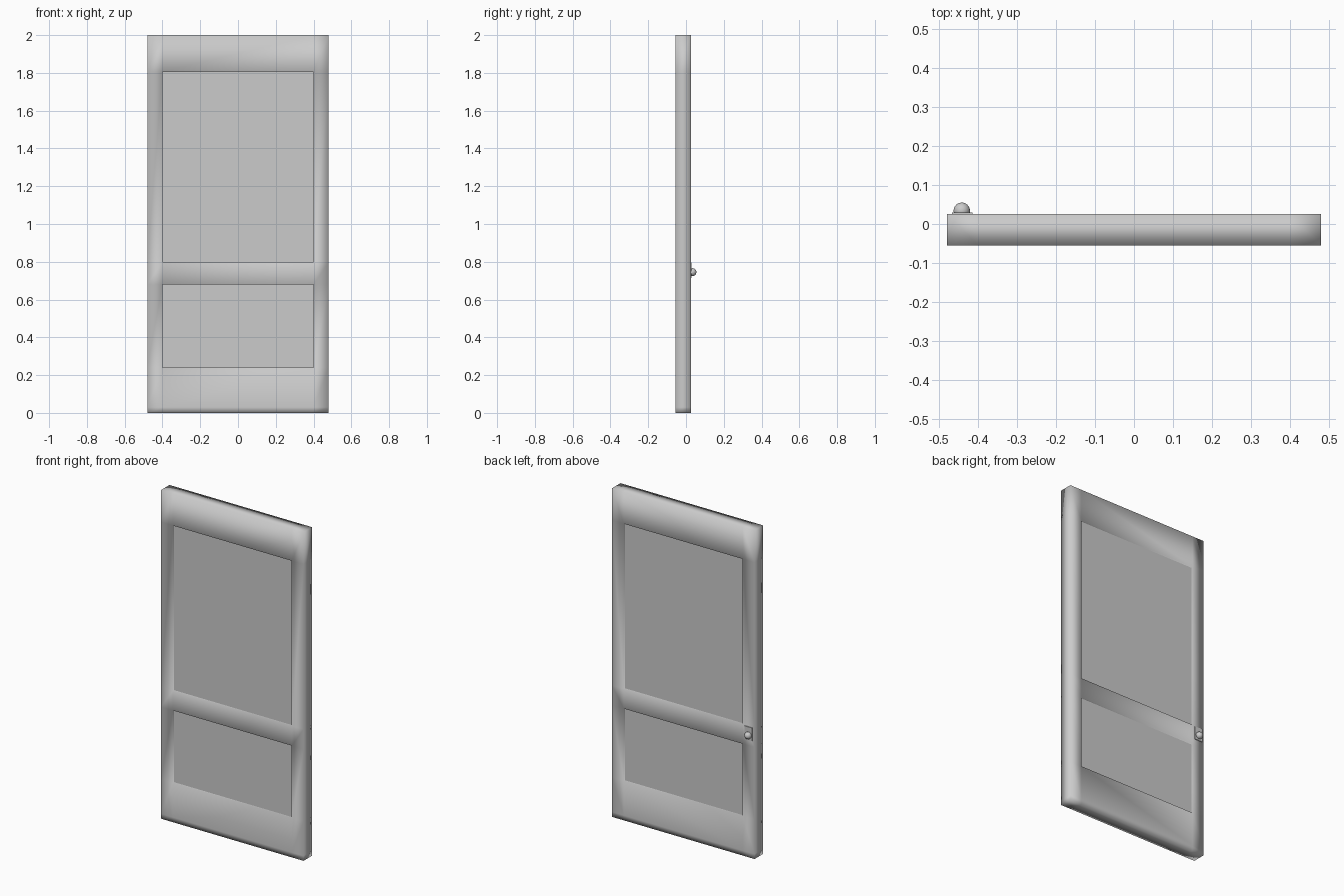
import bpy, bmesh, math

if "Cube" in bpy.data.objects:
    bpy.data.objects.remove(bpy.data.objects["Cube"])

FRONT, BACK = -0.055, 0.026
XS = [-0.48, -0.40, 0.40, 0.48]
ZS = [0.0, 0.03, 0.24, 0.68, 0.80, 1.805, 2.0]
HOLES = {(1, 2), (1, 4)}          # grid cells left open for panels


def add_object(name, bm, smooth=False):
    bmesh.ops.recalc_face_normals(bm, faces=bm.faces)
    for f in bm.faces:
        f.smooth = smooth
    me = bpy.data.meshes.new(name)
    bm.to_mesh(me)
    bm.free()
    ob = bpy.data.objects.new(name, me)
    bpy.context.collection.objects.link(ob)
    return ob


def box(name, x0, x1, y0, y1, z0, z1):
    bm = bmesh.new()
    bmesh.ops.create_cube(bm, size=1)
    for v in bm.verts:
        v.co = ((x0 + x1) / 2 + v.co.x * (x1 - x0),
                (y0 + y1) / 2 + v.co.y * (y1 - y0),
                (z0 + z1) / 2 + v.co.z * (z1 - z0))
    return add_object(name, bm)


# Door frame: stiles and rails as one soft-shaded slab with two openings
bm = bmesh.new()
grid = [[bm.verts.new((x, FRONT, z)) for z in ZS] for x in XS]
for i in range(len(XS) - 1):
    for k in range(len(ZS) - 1):
        if (i, k) not in HOLES:
            bm.faces.new((grid[i][k], grid[i + 1][k],
                          grid[i + 1][k + 1], grid[i][k + 1]))
ext = bmesh.ops.extrude_face_region(bm, geom=bm.faces[:], use_keep_orig=True)
for v in ext["geom"]:
    if isinstance(v, bmesh.types.BMVert):
        v.co.y = BACK
add_object("door_frame", bm, smooth=True)

# Slightly recessed flat panels
for name, k in (("lower_panel", 2), ("upper_panel", 4)):
    box(name, XS[1], XS[2], FRONT + 0.01, BACK - 0.01, ZS[k], ZS[k + 1])

# Back plate behind the knob
box("knob_plate", -0.467, -0.414, BACK - 0.004, BACK + 0.004, 0.715, 0.795)

# Round knob on a short neck, turned from a profile around the y axis
profile = [(0.013, BACK), (0.013, BACK + 0.008)]
R, CY = 0.021, 0.034
profile += [(R * math.cos(a), CY + R * math.sin(a))
            for a in (math.radians(-20 + 110 * t / 8) for t in range(8))]
profile.append((0.0, CY + R))
bm = bmesh.new()
verts = [bm.verts.new((r, y, 0)) for r, y in profile]
edges = [bm.edges.new(p) for p in zip(verts, verts[1:])]
bmesh.ops.spin(bm, geom=verts + edges, axis=(0, 1, 0), cent=(0, 0, 0),
               angle=2 * math.pi, steps=20)
bmesh.ops.remove_doubles(bm, verts=bm.verts, dist=1e-5)
knob = add_object("knob", bm, smooth=True)
knob.location = (-0.442, 0, 0.745)
